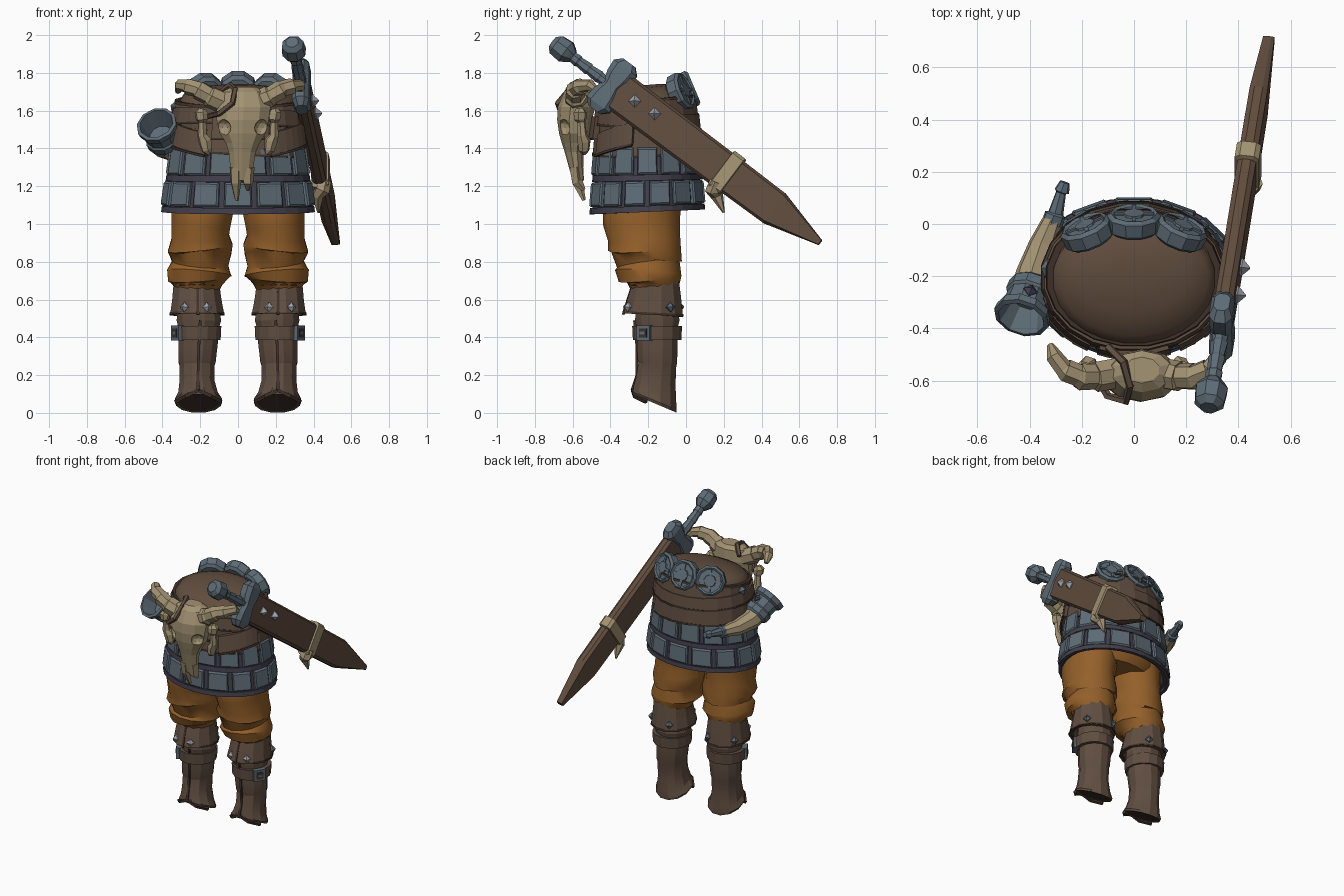
import bpy, bmesh, math
from mathutils import Vector, Matrix

if "Cube" in bpy.data.objects:
    bpy.data.objects.remove(bpy.data.objects["Cube"])

def mat(name, r, g, b):
    m = bpy.data.materials.new(name)
    m.diffuse_color = [(c / 255 / 12.92 if c < 10 else ((c / 255 + .055) / 1.055) ** 2.4) for c in (r, g, b)] + [1]
    m.use_nodes = True
    m.node_tree.nodes["Principled BSDF"].inputs["Base Color"].default_value = m.diffuse_color
    return m

LEATHER = mat("leather", 96, 78, 65)
TRIM = mat("dark_trim", 64, 50, 42)
SHEATH = mat("sheath_brown", 97, 77, 62)
CLOTH = mat("orange_cloth", 148, 96, 42)
BONE = mat("bone", 163, 147, 115)
METAL = mat("blue_grey_metal", 94, 108, 118)
PLUM = mat("dark_plum", 66, 63, 76)
SILVER = mat("light_silver", 160, 165, 172)

def finish(name, bm, *mats, smooth=0):
    bmesh.ops.recalc_face_normals(bm, faces=bm.faces)
    me = bpy.data.meshes.new(name)
    bm.to_mesh(me)
    bm.free()
    for m in mats:
        me.materials.append(m)
    ob = bpy.data.objects.new(name, me)
    bpy.context.collection.objects.link(ob)
    if smooth:
        bpy.ops.object.select_all(action='DESELECT')
        ob.select_set(True)
        bpy.context.view_layer.objects.active = ob
        bpy.ops.object.shade_smooth_by_angle(angle=math.radians(smooth))
    return ob

def loft(name, rings, m, smooth=0, closed=False, inner=None):
    """Skin a list of point rings; cap the ends or join last ring to first."""
    bm = bmesh.new()
    vs = [[bm.verts.new(p) for p in r] for r in rings]
    n = len(vs[0])
    for a, b in list(zip(vs, vs[1:])) + ([(vs[-1], vs[0])] if closed else []):
        for i in range(n):
            bm.faces.new((a[i], a[(i + 1) % n], b[(i + 1) % n], b[i]))
    if not closed:
        bm.faces.new(vs[0])
        bm.faces.new(vs[-1]).material_index = 1 if inner else 0
    return finish(name, bm, *([m, inner] if inner else [m]), smooth=smooth)

def ring(z, cx, cy, rx, ry, n=16, tilt=0, phase=-math.pi / 2):
    return [(cx + rx * math.cos(a), cy + ry * math.sin(a), z + tilt * math.cos(a - phase))
            for a in (2 * math.pi * (i + .5) / n for i in range(n))]

def lathe(name, origin, axis, prof, m, n=8, spin=0):
    """Turn (distance, radius) pairs about an axis."""
    q, o = Vector(axis).to_track_quat('Z', 'Y'), Vector(origin)
    return loft(name, [[o + q @ Vector((r * math.cos(2 * math.pi * (i + spin) / n),
                r * math.sin(2 * math.pi * (i + spin) / n), s)) for i in range(n)] for s, r in prof], m)

def tube(name, pts, m, n=6):
    """Tapered tube through (x, y, z, radius) points."""
    P = [Vector(p[:3]) for p in pts]
    rings, u, old = [], None, None
    for i, p in enumerate(P):
        t = (P[min(i + 1, len(P) - 1)] - P[max(i - 1, 0)]).normalized()
        u = t.orthogonal().normalized() if u is None else old.rotation_difference(t) @ u
        old, v = t, t.cross(u)
        rings.append([p + pts[i][3] * (u * math.cos(a) + v * math.sin(a))
                      for a in (2 * math.pi * k / n for k in range(n))])
    return loft(name, rings, m)

def box(name, M, size, m):
    bm = bmesh.new()
    bmesh.ops.create_cube(bm, size=1, matrix=M @ Matrix.Diagonal((*size, 1)))
    return finish(name, bm, m)

def facing(p, normal):
    return Matrix.Translation(p) @ Vector(normal).to_track_quat('Z', 'Y').to_matrix().to_4x4()

def stud(name, p, normal, r=.026, m=SILVER, h=.022):
    lathe(name, p, normal, [(-.01, r), (.004, r), (h, .003)], m, n=4)

# ---- torso: domed top leaning forward, and layered leather wrap
CY = -.205
loft("torso_top", [ring(z, 0, CY + dy, rx, ry, 24, t) for z, dy, rx, ry, t in
     ((1.5, -.01, .31, .24, 0), (1.645, -.012, .318, .25, -.03), (1.69, -.008, .285, .215, -.025),
      (1.722, 0, .2, .14, -.015), (1.737, .01, .08, .06, -.005))], SHEATH, smooth=50)

def band(name, z0, z1, r0, r1, thick, m, tilt=0, phase=-math.pi / 2, n=20, d=.07):
    loft(name, [ring(z, 0, CY, r, r - d, n, tilt, phase) for z, r in
         ((z0, r0 - thick), (z0, r0), (z1, r1), (z1, r1 - thick))], m, closed=True)

loft("waist_wrap", [ring(z, 0, CY, rx, ry, 20, t) for z, rx, ry, t in
     ((1.37, .30, .23, 0), (1.37, .345, .275, 0), (1.56, .345, .275, 0), (1.65, .332, .258, -.03),
      (1.65, .30, .23, -.03))], LEATHER, closed=True)
band("wrap_layer_lower", 1.385, 1.50, .362, .352, .03, LEATHER, .025, 2.6)
band("wrap_layer_upper", 1.52, 1.60, .357, .348, .03, LEATHER, .02, -2.2)
band("wrap_edge_lower", 1.375, 1.387, .366, .365, .03, TRIM, .025, 2.6)
band("wrap_edge_middle", 1.51, 1.522, .361, .36, .03, TRIM, .02, -2.2)
band("wrap_edge_top", 1.642, 1.657, .341, .337, .025, TRIM, -.03, d=.074)
# slanted leather flaps with dark hems on the belly
for a0, a1, za, zb in ((-165, -118, 1.42, 1.36), (-62, -15, 1.36, 1.42), (-112, -68, 1.45, 1.45)):
    rows = []
    for i in range(7):
        a, z = math.radians(a0 + (a1 - a0) * i / 6), za + (zb - za) * i / 6
        rows.append([((.335 + r) * math.cos(a), CY + (.27 + r) * math.sin(a), z + h)
                     for r, h in ((.0, 0), (.042, 0), (.026, .12), (0, .12))])
    loft("wrap_flap", rows, LEATHER)
    tube("flap_hem", [(*r[1], .009) for r in rows], TRIM, 4)
stud("side_rivet", (-.335, -.17, 1.62), (-1, .1, .4), .035, METAL)

# ---- armoured skirt
def skirt_point(a, z, off):
    k = (1.42 - z) / .34
    rx, ry = .343 + .049 * k + off, .263 + .029 * k + off
    return Vector((rx * math.cos(a), CY + ry * math.sin(a), z + .012 * k * math.sin(a)))

loft("skirt_base", [[skirt_point(2 * math.pi * i / 28, z, o) for i in range(28)] for z, o in
     ((1.43, -.03), (1.42, 0), (1.08, 0), (1.08, -.03), (1.2, -.05))], PLUM)
for z in (1.08, 1.245):
    loft("skirt_trim", [[skirt_point(2 * math.pi * i / 28, z + dz, o) for i in range(28)]
         for dz, o in ((-.016, -.01), (-.016, .013), (.016, .013), (.016, -.01))], PLUM, closed=True)
bm = bmesh.new()
N = 14
for row, (z0, z1) in enumerate(((1.1, 1.227), (1.262, 1.405))):
    for i in range(N):
        a0, a1 = (2 * math.pi * (i + e + .5 * row) / N for e in (.09, .91))
        v = []
        for o, e in ((-.02, 0), (.014, 0), (.022, .01)):
            g = e * 2.2
            v.append([bm.verts.new(skirt_point(a, z, o)) for a, z in
                      ((a0 + g, z0 + e), (a1 - g, z0 + e), (a1 - g, z1 - e), (a0 + g, z1 - e))])
        for p, q in zip(v, v[1:]):
            for k in range(4):
                bm.faces.new((p[k], p[(k + 1) % 4], q[(k + 1) % 4], q[k]))
        bm.faces.new(v[-1])
finish("skirt_plates", bm, METAL)

# ---- trousers and boots: rows of z, centre x/y, radius x/y, tilt, tilt direction
loft("trouser_seat", [ring(z, 0, -.215, rx, ry, 20) for z, rx, ry in
     ((1.25, .32, .23), (1.12, .33, .22), (1.07, .27, .19))], CLOTH, smooth=40)
LEG = [(1.2, .18, -.22, .175, .20, 0, 0), (1.06, .188, -.235, .167, .205, 0, 0), (.99, .197, -.235, .158, .203, .02, 0),
       (.93, .2, -.222, .156, .19, .025, 2), (.872, .2, -.22, .176, .192, .025, 2.5),
       (.83, .195, -.21, .163, .188, .03, -2), (.79, .2, -.2, .152, .165, .025, 1), (.74, .205, -.2, .174, .176, .022, -.8),
       (.71, .208, -.19, .166, .166, .02, 2.2), (.68, .215, -.175, .135, .138, .01, -1.5), (.63, .215, -.165, .11, .115, 0, 0)]
F = -math.pi / 2
CUFF = [(.64, .22, -.16, .10, .10, 0, F), (.70, .22, -.16, .115, .118, -.01, F), (.685, .22, -.162, .125, .13, -.01, F),
        (.6, .218, -.168, .135, .148, 0, F), (.52, .216, -.172, .148, .162, .012, F), (.52, .216, -.165, .13, .135, .012, F),
        (.56, .215, -.16, .1, .1, 0, F)]
SHAFT = [(.58, .21, -.155, .11, .11, 0, F), (.49, .207, -.152, .122, .122, 0, F), (.45, .208, -.152, .112, .112, 0, F),
         (.36, .212, -.152, .108, .112, 0, F), (.27, .217, -.152, .102, .108, .01, F), (.255, .217, -.152, .097, .104, .01, F),
         (.17, .217, -.16, .095, .108, .02, F), (.10, .212, -.165, .108, .117, .04, F), (.065, .209, -.165, .128, .12, .05, F),
         (.05, .209, -.165, .122, .118, .05, F), (.055, .209, -.165, .108, .103, .046, F)]

def leg_loft(name, s, rows, m, n, **kw):
    loft(name, [ring(z, s * cx, cy, rx, ry, n, t, p if s > 0 else math.pi - p)
                for z, cx, cy, rx, ry, t, p in rows], m, **kw)

for s in (-1, 1):
    leg_loft("trouser_leg", s, LEG, CLOTH, 14, smooth=40)
    leg_loft("boot_cuff", s, CUFF, LEATHER, 12)
    leg_loft("boot_shaft", s, SHAFT, LEATHER, 12, smooth=20, inner=TRIM)
    for z, r in ((.525, .151), (.675, .128)):
        loft("cuff_edge", [ring(z + dz, s * .217, -.17, rr, rr + .012, 12, .008) for dz, rr in
             ((-.006, r - .02), (-.006, r), (.006, r - .002), (.006, r - .02))], TRIM, closed=True)
    loft("boot_strap", [ring(z, s * .217, -.153, r, r, 14) for z, r in
         ((.385, .105), (.385, .128), (.46, .132), (.46, .105))], LEATHER, closed=True)
    M = facing((s * .322, -.22, .423), (s * .85, -.52, 0))
    box("strap_buckle", M, (.08, .08, .03), METAL)
    box("buckle_inset", M, (.048, .048, .037), TRIM)
    box("buckle_prong", M, (.035, .016, .045), METAL)
    for a in (-112, -62, 35, 115):
        c, d = math.cos(math.radians(a)), math.sin(math.radians(a))
        stud("cuff_stud", (s * (.217 + .142 * c), -.17 + .153 * d, .56), (s * c, d, .1), .026,
             SILVER if a < 0 else METAL)
    # front seam splitting over the toe opening
    tube("boot_seam", [(s * .2, -.273, .49, .01), (s * .207, -.261, .36, .01), (s * .212, -.26, .2, .01),
                       (s * .21, -.285, .12, .012)], TRIM, 4)
    tube("cuff_seam", [(s * .215, -.283, .68, .009), (s * .212, -.333, .52, .01)], TRIM, 4)
    for e in (-1, 1):
        tube("toe_trim", [(s * .21, -.282, .12, .012), (s * .21 + e * .065, -.272, .09, .013),
                          (s * .21 + e * .118, -.21, .06, .013)], TRIM, 4)

# ---- animal skull
skull = loft("skull", [ring(z, cx, cy, rx, ry, 10) for z, cx, cy, rx, ry in
    ((1.725, .03, -.56, .07, .05), (1.70, .03, -.565, .12, .08), (1.62, .03, -.58, .15, .1),
     (1.55, .025, -.59, .145, .092), (1.48, .025, -.59, .128, .082), (1.43, .025, -.592, .095, .066),
     (1.38, .022, -.592, .075, .05), (1.30, .02, -.582, .064, .038), (1.23, .02, -.57, .058, .03))], BONE)
bm = bmesh.new()
for x in (-.082, .132):
    bmesh.ops.create_icosphere(bm, subdivisions=2, radius=.046, matrix=Matrix.Translation((x, -.655, 1.51)))
cutter = finish("eye_socket_cutter", bm, BONE)
cutter.hide_render = True
cutter.hide_set(True)
cut = skull.modifiers.new("eye_sockets", 'BOOLEAN')
cut.operation, cut.object, cut.solver = 'DIFFERENCE', cutter, 'EXACT'
for x, dx, z in ((-.012, .005, 1.125), (.052, 0, 1.18)):
    tube("snout_prong", [(x, -.585, 1.30, .036), (x, -.575, 1.22, .03), (x + dx, -.54, z, .01)], BONE, 5)
for s in (-1, 1):
    cx = .01
    tube("skull_horn", [(cx + s * .08, -.57, 1.64, .06), (cx + s * .16, -.585, 1.675, .06), (cx + s * .165, -.585, 1.68, .05),
         (cx + s * .22, -.585, 1.71, .053), (cx + s * .225, -.58, 1.715, .044), (cx + s * .275, -.56, 1.728, .045),
         (cx + s * .28, -.555, 1.73, .036), (cx + s * .315, -.51, 1.735, .033), (cx + s * .33, -.465, 1.70, .014)], BONE, 7)
    tube("jaw_bone", [(s * .19, -.56, 1.61, .02), (s * .195, -.56, 1.59, .036), (s * .19, -.56, 1.555, .034),
         (s * .19, -.555, 1.54, .022), (s * .19, -.55, 1.47, .026), (s * .175, -.54, 1.44, .036),
         (s * .165, -.54, 1.39, .028), (s * .15, -.54, 1.37, .01)], BONE, 6)
tube("skull_cord", [(-.10, -.47, 1.69, .016), (-.04, -.53, 1.735, .017), (-.015, -.62, 1.71, .017),
     (-.03, -.68, 1.64, .016), (-.10, -.66, 1.585, .016), (-.16, -.55, 1.57, .016)], LEATHER, 5)

# ---- three round brooches on the back
for x, y, k in ((-.178, -.03, -.42), (0, .01, 0), (.178, -.03, .42)):
    nrm = Vector((k, 1, .42)).normalized()
    o = Vector((x, y, 1.71 if x == 0 else 1.7))
    lathe("brooch", o, nrm, [(-.045, .08), (-.03, .1), (.022, .104), (.036, .09), (.028, .078)], METAL, n=10)
    M = facing(o + nrm * .026, nrm)
    for size in ((.155, .016, .018), (.016, .155, .018)):
        box("brooch_bar", M, size, METAL)
    lathe("brooch_boss", o, nrm, [(.02, .045), (.036, .04)], METAL, n=8)

# ---- drinking horn on the left hip
axis = Vector((-.25, -.75, .6)).normalized()
lathe("horn_cup", (-.395, -.25, 1.44), axis, [(-.03, .07), (-.01, .09), (.03, .092), (.04, .083), (.10, .088),
      (.112, .106), (.145, .11), (.15, .092), (.05, .062)], METAL, n=10)
up = (Vector((0, 0, 1)) - axis * axis.z).normalized()
stud("cup_rivet", Vector((-.395, -.25, 1.44)) + axis * .07 + up * .082, up, .028, PLUM)
tube("horn_body", [(-.40, -.26, 1.45, .072), (-.385, -.19, 1.41, .068), (-.35, -.08, 1.385, .054),
                   (-.31, .02, 1.385, .038)], BONE, 8)
tube("horn_tip", [(-.315, .0, 1.383, .042), (-.303, .035, 1.386, .042), (-.30, .042, 1.387, .03),
                  (-.28, .12, 1.395, .02), (-.277, .125, 1.396, .03), (-.265, .16, 1.402, .02)], METAL, 7)

# ---- sheathed sword on the right hip: s runs from pommel to tip
O = Vector((.295, -.65, 1.922))
D = Vector((.222, 1.36, -1.02)).normalized()
T = (Vector((1, 0, 0)) - D * D.x).normalized()
W = T.cross(D) if T.cross(D).z > 0 else D.cross(T)
def at(s, w=0, t=0):
    return O + D * s + W * w + T * t

def slab(s, hw, ht, c=.45):
    return [at(s, w * hw, t * ht) for w, t in ((-1, -c), (-.86, -1), (.86, -1), (1, -c),
                                               (1, c), (.86, 1), (-.86, 1), (-1, c))]

loft("scabbard", [slab(*r) for r in ((.35, .108, .036), (1.0, .103, .036), (1.41, .098, .035), (1.715, .016, .022))], SHEATH)
loft("sword_guard", [[at(.325 + a * hs, w, b * ht) for a, b in
     ((-1, -.5), (-.6, -1), (.6, -1), (1, -.5), (1, .5), (.6, 1), (-.6, 1), (-1, .5))] for w, hs, ht in
     ((-.155, .04, .03), (-.12, .075, .045), (-.06, .07, .045), (0, .05, .042), (.06, .07, .045),
      (.12, .075, .045), (.155, .04, .03))], METAL)
lathe("sword_grip", O, D, [(.04, .026), (.10, .034), (.11, .028), (.17, .034), (.18, .028), (.24, .035),
                           (.25, .03), (.31, .034)], METAL, n=7)
lathe("sword_pommel", O, D, [(-.07, .035), (-.045, .06), (.02, .066), (.045, .05), (.065, .034)], METAL, n=8, spin=.5)
for s, w in ((.475, .01), (.60, .02)):
    stud("scabbard_stud", at(s, w, .038), T, .034, h=.035)

# bone wrap with hanging claw
loft("scabbard_wrap", [slab(s, hw, ht, .6) for s, hw, ht in
     ((1.055, .10, .03), (1.06, .118, .047), (1.13, .116, .047), (1.135, .10, .03))], BONE)
tube("wrap_claw", [at(1.08, -.07, .02)[:] + (.04,), at(1.09, -.12, .01)[:] + (.042,),
                   (.42, .165, 1.15, .034), (.425, .20, 1.06, .006)], BONE, 6)
